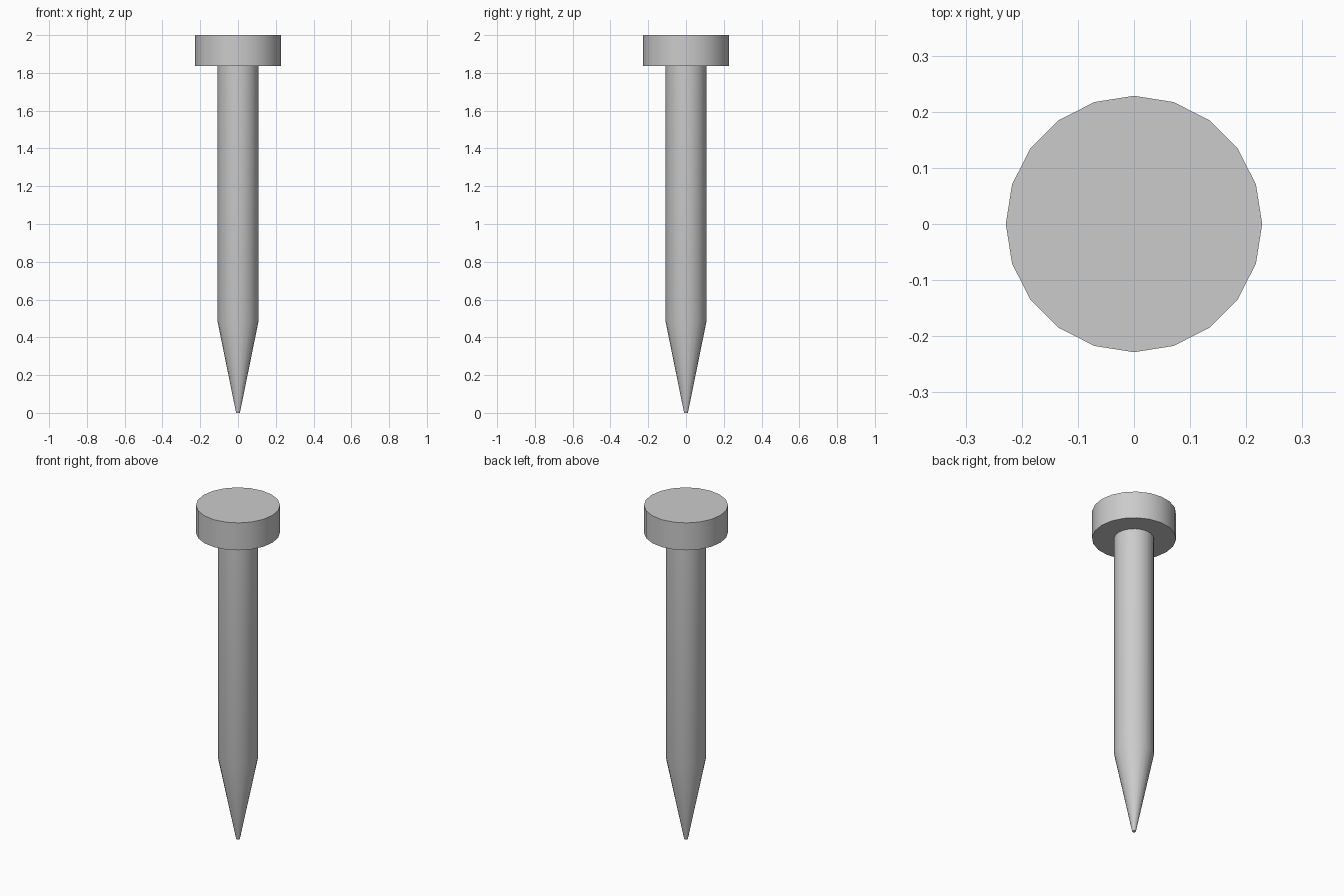
import bpy, bmesh
from math import radians, tau, cos, sin

if "Cube" in bpy.data.objects:
    bpy.data.objects.remove(bpy.data.objects["Cube"])

SIDES = 20
# (radius, height) from the blunt tip up to the flat head
PROFILE = [(0.01, 0.0), (0.109, 0.487), (0.109, 1.836), (0.2285, 1.836), (0.2285, 2.0)]

# Nail: one closed turned solid
bm = bmesh.new()
rings = [[bm.verts.new((r * cos(tau * i / SIDES), r * sin(tau * i / SIDES), z))
          for i in range(SIDES)] for r, z in PROFILE]
for low, high in zip(rings, rings[1:]):
    for i in range(SIDES):
        j = (i + 1) % SIDES
        bm.faces.new((low[i], low[j], high[j], high[i]))

# Flat tip and flat head top
bm.faces.new(rings[0][::-1])
bm.faces.new(rings[-1])

mesh = bpy.data.meshes.new("nail")
bm.to_mesh(mesh)
bm.free()
nail = bpy.data.objects.new("nail", mesh)
bpy.context.collection.objects.link(nail)

# Smooth around the sides, sharp at the head rims
bpy.context.view_layer.objects.active = nail
nail.select_set(True)
bpy.ops.object.shade_smooth_by_angle(angle=radians(30))
